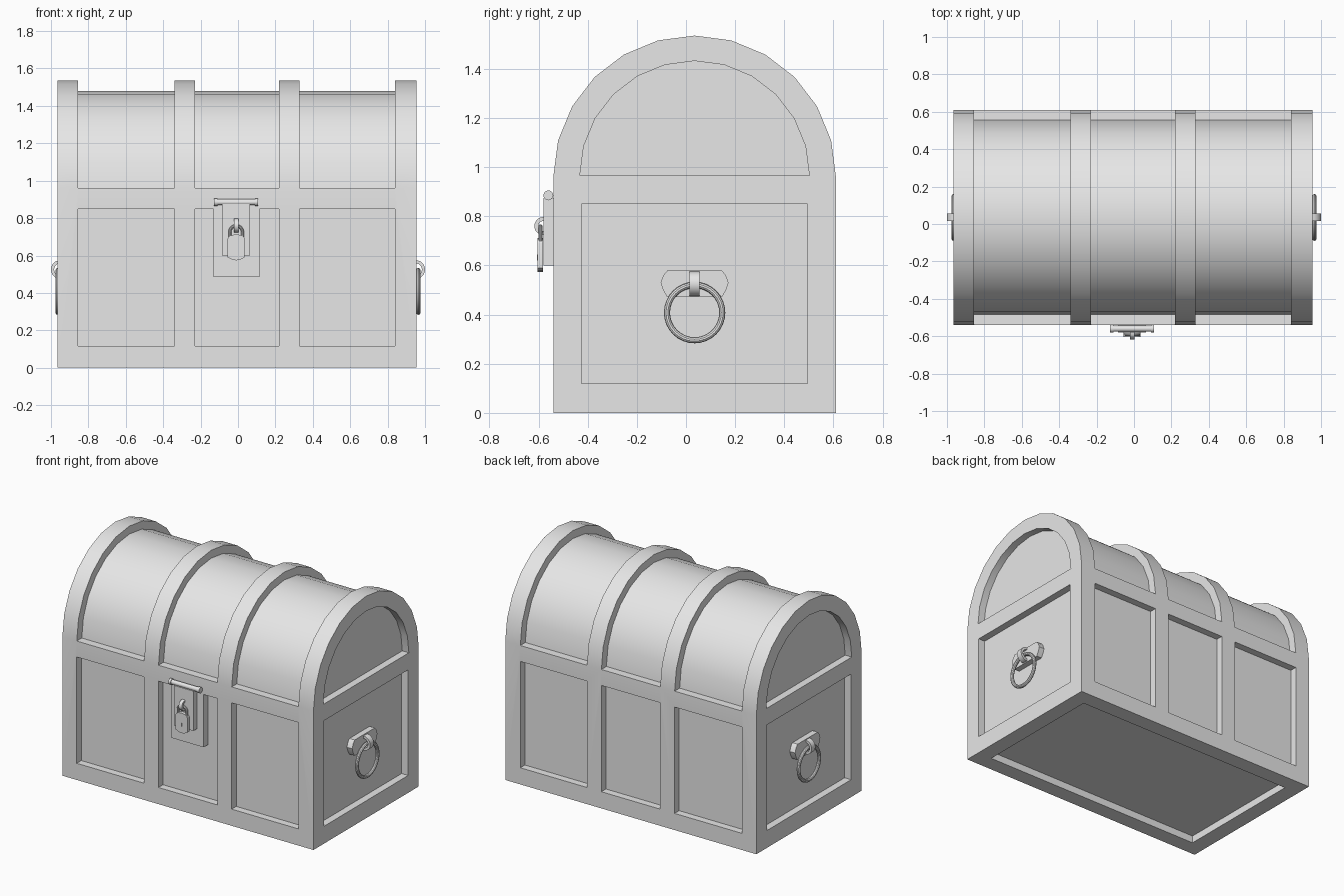
import bpy, bmesh
from math import sin, cos, pi, radians
from mathutils import Vector

cube = bpy.data.objects.get("Cube")
if cube:
    bpy.data.objects.remove(cube, do_unlink=True)

grey = bpy.data.materials.new("plain grey")
grey.use_nodes = True
grey.diffuse_color = (0.8, 0.8, 0.8, 1)
grey.node_tree.nodes["Principled BSDF"].inputs["Base Color"].default_value = (0.8, 0.8, 0.8, 1)

parts = []
CY, SPRING = 0.035, 0.96            # chest centre line and lid spring height
LEFT, RIGHT, FRONT, BACK = -0.965, 0.955, -0.54, 0.61
DEPTH = 0.05                        # panel recess
BAYS = [(-0.855, -0.34), (-0.23, 0.22), (0.33, 0.84)]
LX = -0.01                          # latch centre


def place(p, axis, t):
    u, v = p
    return {"x": (t, u, v), "y": (u, t, v), "z": (u, v, t)}[axis]


def add_prism(bm, pts, axis, a, b):
    lo = [bm.verts.new(place(p, axis, a)) for p in pts]
    hi = [bm.verts.new(place(p, axis, b)) for p in pts]
    bm.faces.new(lo)
    bm.faces.new(hi[::-1])
    for i in range(len(pts)):
        j = (i + 1) % len(pts)
        bm.faces.new((lo[i], hi[i], hi[j], lo[j]))


def finish(name, bm):
    bmesh.ops.recalc_face_normals(bm, faces=bm.faces)
    mesh = bpy.data.meshes.new(name)
    bm.to_mesh(mesh)
    bm.free()
    ob = bpy.data.objects.new(name, mesh)
    bpy.context.collection.objects.link(ob)
    mesh.materials.append(grey)
    parts.append(ob)
    return ob


def prism(name, pts, axis, a, b):
    bm = bmesh.new()
    add_prism(bm, pts, axis, a, b)
    return finish(name, bm)


def rect(u0, u1, v0, v1):
    return [(u0, v0), (u1, v0), (u1, v1), (u0, v1)]


def arc(cu, cv, r, start=0, end=180, n=12):
    angles = [radians(start + (end - start) * i / n) for i in range(n + 1)]
    return [(cu + r * cos(a), cv + r * sin(a)) for a in angles]


def band(cu, cv, r_out, r_in, start, end, n=12):
    return arc(cu, cv, r_out, start, end, n) + arc(cu, cv, r_in, end, start, n)


def tube(name, points, radius):
    curve = bpy.data.curves.new(name, "CURVE")
    curve.dimensions = "3D"
    curve.bevel_depth, curve.bevel_resolution = radius, 3
    curve.use_fill_caps = True
    spline = curve.splines.new("POLY")
    spline.points.add(len(points) - 1)
    for sp, p in zip(spline.points, points):
        sp.co = (*p, 1)
    temp = bpy.data.objects.new(name, curve)
    bpy.context.collection.objects.link(temp)
    bpy.context.view_layer.update()
    bm = bmesh.new()
    bm.from_mesh(temp.to_mesh())
    bpy.data.objects.remove(temp, do_unlink=True)
    return finish(name, bm)


# Chest solid with an arched lid
chest = prism("chest", [(FRONT, 0), (BACK, 0)] + arc(CY, SPRING, 0.575), "x", LEFT, RIGHT)

# Recesses that leave the frame, the lid hoops and the latch block standing
bm = bmesh.new()
for x0, x1 in BAYS:
    panel = rect(x0, x1, 0.115, 0.85)
    add_prism(bm, panel, "y", BACK - DEPTH, BACK + 0.2)
    if x0 < 0 < x1:
        panel = [(x0, 0.115), (x1, 0.115), (x1, 0.85), (0.115, 0.85),
                 (0.115, 0.485), (-0.13, 0.485), (-0.13, 0.85), (x0, 0.85)]
    add_prism(bm, panel, "y", FRONT - 0.2, FRONT + DEPTH)
    add_prism(bm, band(CY, SPRING, 0.8, 0.52, 0, 180), "x", x0, x1)
for a, b in ((LEFT - 0.2, LEFT + DEPTH), (RIGHT - DEPTH, RIGHT + 0.2)):
    add_prism(bm, rect(-0.425, 0.495, 0.12, 0.85), "x", a, b)
    add_prism(bm, arc(CY, SPRING + 0.005, 0.467), "x", a, b)
add_prism(bm, rect(LEFT + 0.11, RIGHT - 0.11, FRONT + 0.11, BACK - 0.11), "z", -0.2, DEPTH)
cutter = finish("panel_cutter", bm)
cutter.hide_render = True
parts.remove(cutter)

mod = chest.modifiers.new("panels", "BOOLEAN")
mod.operation, mod.solver, mod.object = "DIFFERENCE", "EXACT", cutter
bpy.context.view_layer.objects.active = chest
bpy.ops.object.modifier_apply(modifier=mod.name)
bpy.data.objects.remove(cutter, do_unlink=True)

# Latch: hasp plate, hinge pin with end caps, staple
prism("hasp_plate", rect(LX - 0.075, LX + 0.075, 0.6, 0.875), "y", -0.58, FRONT + 0.005)
prism("hinge_pin", arc(-0.56, 0.885, 0.016, 0, 337.5, 15), "x", LX - 0.1, LX + 0.1)
for side, s in (("left", 1), ("right", -1)):
    prism(side + "_hinge_cap", arc(-0.56, 0.885, 0.02, 0, 337.5, 15), "x",
          LX + s * 0.1, LX + s * 0.117)
prism("staple", band(-0.58, 0.76, 0.037, 0.021, 90, 270), "x", LX - 0.012, LX + 0.012)

# Padlock: rounded body, shackle, keyhole plate
body = arc(LX, 0.655, 0.045, 0, 180, 10)
body = [(x, 0.69 + (z - 0.655) * 0.5) for x, z in body]
body += [(LX - 0.045, 0.59), (LX - 0.022, 0.578), (LX, 0.574), (LX + 0.022, 0.578), (LX + 0.045, 0.59)]
prism("padlock_body", body, "y", -0.604, -0.581)
hoop = [(LX + 0.034, 0.68)] + arc(LX, 0.725, 0.034) + [(LX - 0.034, 0.68)]
tube("padlock_shackle", [(x, -0.592, z) for x, z in hoop], 0.008)
prism("keyhole", rect(LX - 0.004, LX + 0.004, 0.62, 0.645), "y", -0.606, -0.603)

# Ring handles on both ends
half = [(0.11, 0.58), (0.127, 0.56), (0.138, 0.53), (0.128, 0.5), (0.112, 0.472)]
backplate = [(CY + y, z) for y, z in half] + [(CY - y, z) for y, z in reversed(half)]
for side, s in (("left", 1), ("right", -1)):
    wall = RIGHT if s > 0 else LEFT
    prism(side + "_handle_plate", backplate, "x", wall - s * (DEPTH + 0.005), wall - s * 0.01)
    clip = [(s * x, z) for x, z in band(0.95, 0.525, 0.05, 0.033, -90, 90)]
    prism(side + "_handle_clip", clip, "y", CY - 0.02, CY + 0.02)
    bpy.ops.mesh.primitive_torus_add(
        major_segments=32, minor_segments=10, major_radius=0.1125, minor_radius=0.0125,
        location=(s * 0.964, CY, 0.408), rotation=(0, pi / 2, 0))
    ring = bpy.context.object
    ring.name = side + "_handle_ring"
    ring.data.materials.append(grey)
    parts.append(ring)

# Smooth curved faces, keep edges crisp
bpy.ops.object.select_all(action="DESELECT")
for ob in parts:
    ob.select_set(True)
bpy.context.view_layer.objects.active = chest
bpy.ops.object.shade_smooth_by_angle(angle=radians(30))
